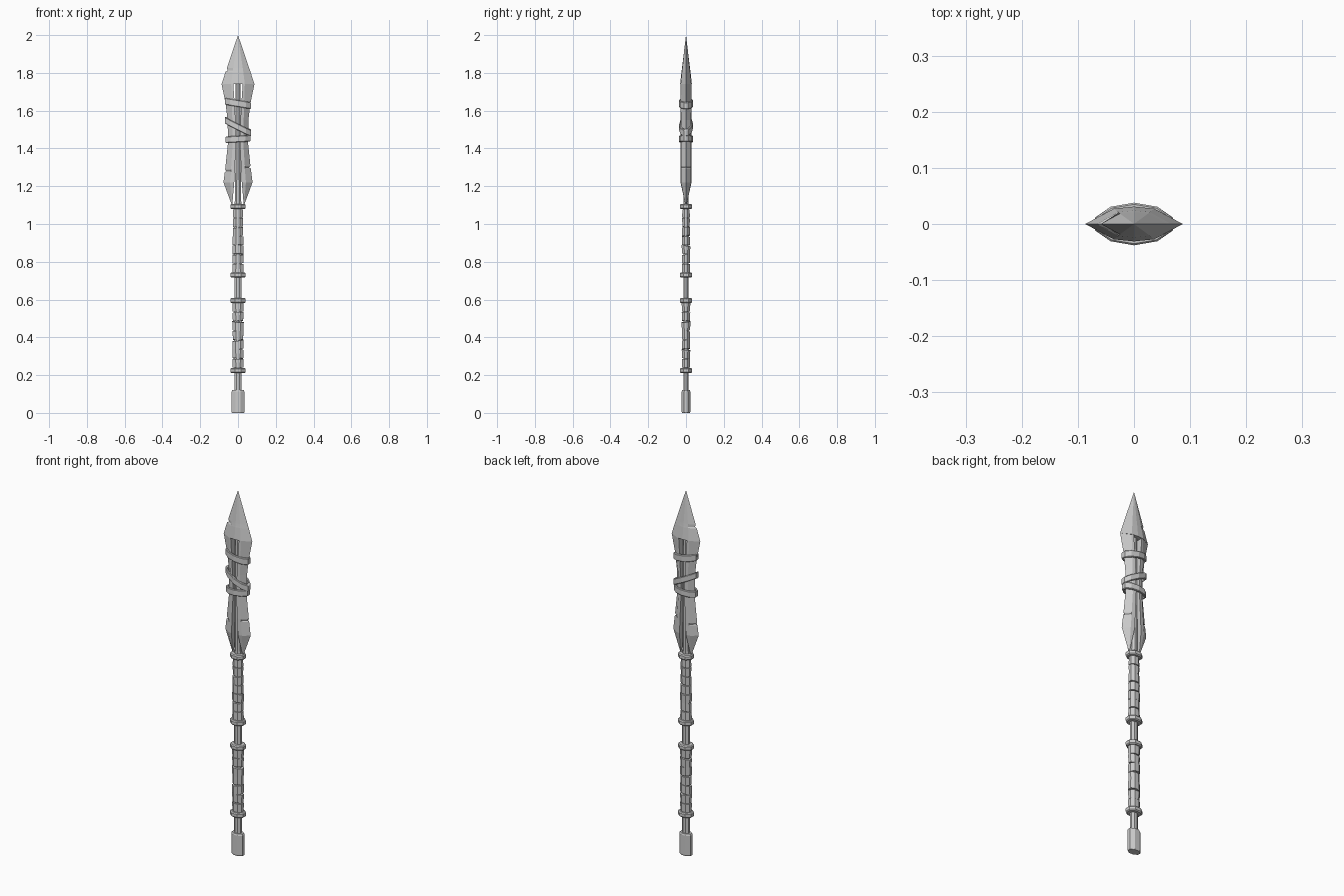
import bpy, bmesh, math, random
from mathutils import Vector

if "Cube" in bpy.data.objects:
    bpy.data.objects.remove(bpy.data.objects["Cube"])

random.seed(4)


def loft(name, rings, closed=False):
    """Skin equal-sized rings of points; cap the ends, or join them if closed."""
    bm = bmesh.new()
    vs = [[bm.verts.new(p) for p in r] for r in rings]
    n = len(vs[0])
    pairs = list(zip(vs, vs[1:])) + ([(vs[-1], vs[0])] if closed else [])
    for a, b in pairs:
        for i in range(n):
            j = (i + 1) % n
            bm.faces.new((a[i], a[j], b[j], b[i]))
    if not closed:
        bm.faces.new(vs[0])
        bm.faces.new(vs[-1])
    bmesh.ops.remove_doubles(bm, verts=bm.verts, dist=1e-5)
    bmesh.ops.recalc_face_normals(bm, faces=bm.faces)
    me = bpy.data.meshes.new(name)
    bm.to_mesh(me)
    bm.free()
    ob = bpy.data.objects.new(name, me)
    bpy.context.collection.objects.link(ob)
    return ob


def oval(rx, ry, z, n=8, sx=0.0, sy=0.0, turn=0.5):
    """Oval ring; sx and sy are slopes that tilt it."""
    pts = []
    for i in range(n):
        a = 2 * math.pi * (i + turn) / n
        x, y = rx * math.cos(a), ry * math.sin(a)
        pts.append(Vector((x, y, z + sx * x + sy * y)))
    return pts


def band(name, rx, ry, z, h, sx=0.0, sy=0.0, wall=0.01, n=10):
    """Hollow tilted strap."""
    def r(d, dz):
        return oval(rx - d, ry - d, z + dz, n, sx, sy)
    c = 0.003
    loft(name, [r(c, -h / 2), r(0, -h / 2 + c), r(0, h / 2 - c), r(c, h / 2),
                r(wall, h / 2), r(wall, -h / 2)], closed=True)


# Shaft, running up into the slot of the blade
loft("shaft", [oval(0.021, 0.015, z) for z in (0.10, 1.12)])
loft("shaft_core", [oval(0.018, 0.015, 1.12), oval(0.014, 0.015, 1.76)])

# Butt cap
loft("butt_cap", [oval(rx, ry, z) for rx, ry, z in
                  ((0.035, 0.023, 0), (0.037, 0.025, 0.006),
                   (0.037, 0.025, 0.112), (0.033, 0.022, 0.12))])

# Collars at the ends of both grips
for z in (0.225, 0.595, 0.73, 1.092):
    loft("collar", [oval(0.044 - d, 0.035 - d, z + dz) for d, dz in
                    ((0.005, -0.013), (0, -0.008), (0, 0.008), (0.005, 0.013))])

# Grip wrappings: stacked, slightly crooked turns of leather
for z0, z1, r0, r1 in ((0.237, 0.583, 0.033, 0.031), (0.742, 1.08, 0.032, 0.029)):
    count = 7
    step = (z1 - z0) / count
    for k in range(count):
        r = r0 + (r1 - r0) * k / count
        z = z0 + k * step
        inner = 0 < k < count - 1
        s1, s2 = ((random.uniform(-0.15, 0.15), random.uniform(-0.15, 0.15))
                  if inner else (0, 0))
        lo, hi = random.uniform(-0.003, 0), random.uniform(-0.002, 0.002)
        loft("grip_wrap", [oval(r + lo, (r + lo) * 0.76, z + 0.002, 8, s1, s2),
                           oval(r + hi, (r + hi) * 0.76, z + step - 0.002, 8, s1, s2)])


# Blade head: z, left width, right width, ridge x, thickness at ridge
def head_ring(z, wl, wr, m, t):
    return [Vector(p) for p in ((wr, 0, z), (m, t * 0.88, z), (0, t, z), (-m, t * 0.88, z),
                                (-wl, 0, z), (-m, -t * 0.88, z), (0, -t, z), (m, -t * 0.88, z))]


loft("blade_head", [head_ring(*s) for s in (
    (1.74, 0.087, 0.087, 0.036, 0.031), (1.806, 0.066, 0.066, 0.028, 0.024),
    (1.812, 0.054, 0.064, 0.027, 0.023), (1.826, 0.059, 0.059, 0.025, 0.021),
    (2.0, 0, 0, 0, 0))])

# Two prongs below the head: z, outer edge, slot edge, ridge x, thickness
prong = [(1.74, 0.087, 0.025, 0.036, 0.028), (1.64, 0.066, 0.018, 0.033, 0.029),
         (1.55, 0.055, 0.013, 0.030, 0.029), (1.43, 0.053, 0.010, 0.028, 0.029),
         (1.22, 0.077, 0.020, 0.042, 0.029), (1.105, 0.034, 0.030, 0.032, 0.004)]
nicks = {1: (1.30, 0.068, 0.058, 0.016, 0.036), -1: (1.28, 0.070, 0.061, 0.017, 0.037)}
for side, (nz, edge, cut, g, m) in nicks.items():
    rows = prong[:4] + [(nz + 0.008, edge - 0.002, g, m, 0.029), (nz, cut, g, m, 0.029),
                        (nz - 0.006, edge, g, m, 0.029)] + prong[4:]
    loft("blade_prong", [[Vector((side * x, y, z)) for x, y in
                          ((w, 0), (mm, t * 0.88), (gg, t), (gg, -t), (mm, -t * 0.88))]
                         for z, w, gg, mm, t in rows])

# Straps binding the blade
band("upper_strap", 0.071, 0.038, 1.638, 0.036, sx=-0.17)
band("cross_strap", 0.073, 0.037, 1.516, 0.034, sx=-0.50, sy=0.1)
band("lower_strap", 0.069, 0.038, 1.450, 0.034, sx=0.06)
